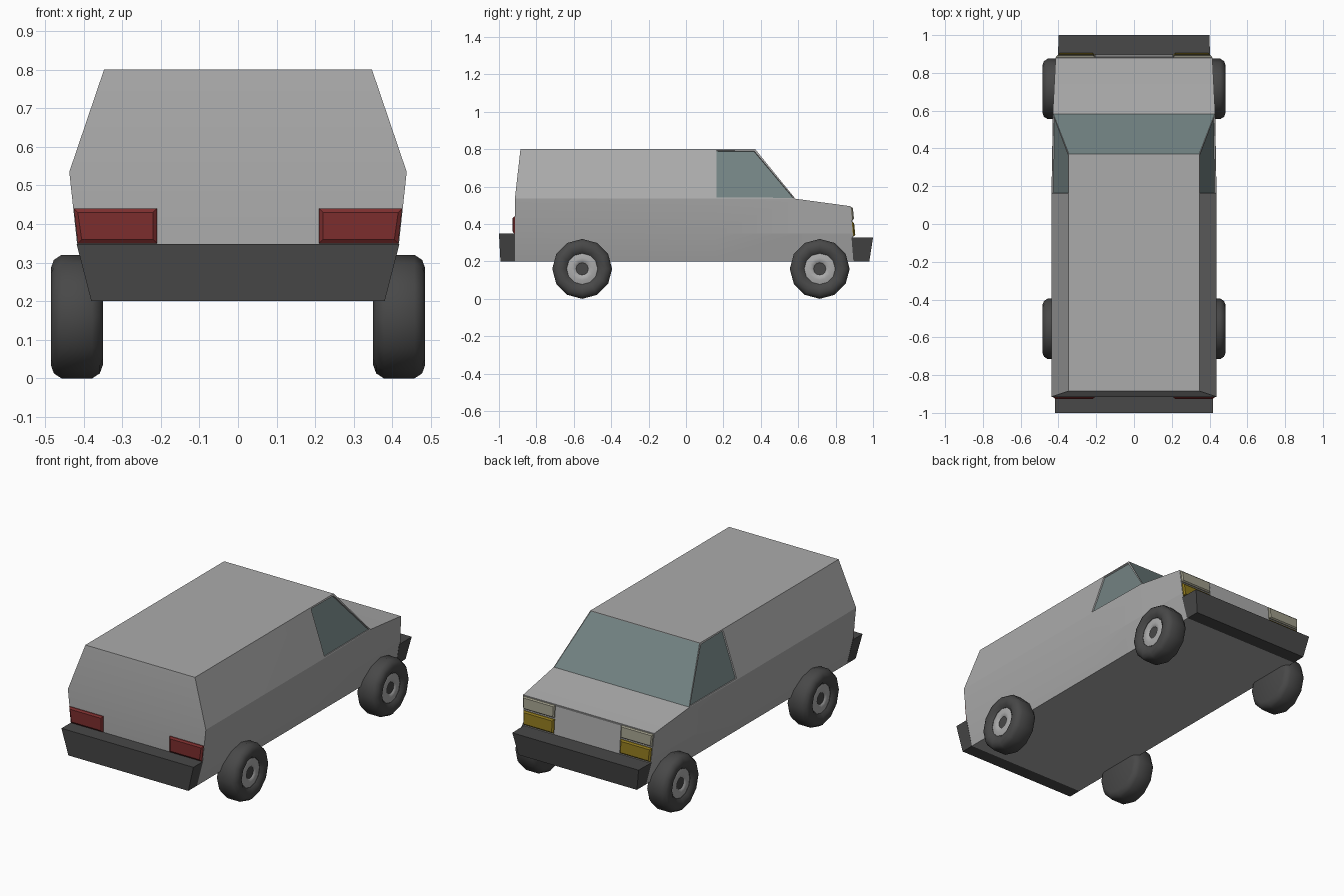
import bpy, bmesh, math

if "Cube" in bpy.data.objects:
    bpy.data.objects.remove(bpy.data.objects["Cube"])


def material(name, rgb):
    m = bpy.data.materials.new(name)
    m.diffuse_color = (*rgb, 1)
    m.use_nodes = True
    m.node_tree.nodes["Principled BSDF"].inputs["Base Color"].default_value = m.diffuse_color
    return m


PAINT = material("paint", (0.41, 0.41, 0.41))
DARK = material("dark_trim", (0.065, 0.065, 0.065))
GLASS = material("glass", (0.17, 0.225, 0.225))
RED = material("red_lens", (0.2, 0.027, 0.027))
CLEAR = material("clear_lens", (0.34, 0.33, 0.25))
AMBER = material("amber_lens", (0.26, 0.18, 0.012))


def finish(name, bm, mats, angle=20):
    bmesh.ops.recalc_face_normals(bm, faces=bm.faces)
    mesh = bpy.data.meshes.new(name)
    bm.to_mesh(mesh)
    bm.free()
    ob = bpy.data.objects.new(name, mesh)
    bpy.context.collection.objects.link(ob)
    for m in mats:
        mesh.materials.append(m)
    bpy.ops.object.select_all(action='DESELECT')
    ob.select_set(True)
    bpy.context.view_layer.objects.active = ob
    bpy.ops.object.shade_smooth_by_angle(angle=math.radians(angle))
    return ob


# Body shell: rows (half width, y, z) running back to front, from sill to roof
rows = [
    [(.38, -.915, .2), (.38, .155, .2), (.38, .585, .2), (.375, .9, .2)],
    [(.417, -.915, .35), (.417, .155, .35), (.415, .585, .35), (.405, .892, .35)],
    [(.437, -.915, .535), (.437, .155, .535), (.43, .585, .535), (.415, .88, .495)],
    [(.347, -.885, .8), (.347, .155, .8), (.347, .37, .8)],
]
bm = bmesh.new()
L, R = [[[bm.verts.new((s * x, y, z)) for x, y, z in row] for row in rows]
        for s in (-1, 1)]
windows = []
for S in (L, R):
    for a, b in ((0, 1), (1, 2), (2, 3)):
        for i in range(len(S[b]) - 1):
            f = bm.faces.new((S[a][i], S[a][i + 1], S[b][i + 1], S[b][i]))
            if a == 2 and i == 1:
                windows.append(f)
for r in range(3):
    bm.faces.new((L[r][0], R[r][0], R[r + 1][0], L[r + 1][0]))        # tail
for r in range(2):
    bm.faces.new((L[r][3], R[r][3], R[r + 1][3], L[r + 1][3]))        # nose
bm.faces.new((L[2][2], R[2][2], R[2][3], L[2][3]))                    # hood
windshield = bm.faces.new((L[2][2], R[2][2], R[3][2], L[3][2]))
bm.faces.new(L[3] + R[3][::-1])                                       # roof
bm.faces.new(L[0] + R[0][::-1])                                       # floor
bmesh.ops.recalc_face_normals(bm, faces=bm.faces)
# Window frames, then glass set back inside them
bmesh.ops.inset_individual(bm, faces=windows, thickness=.011)
bmesh.ops.inset_individual(bm, faces=windows, thickness=.002, depth=-.007)
bmesh.ops.inset_individual(bm, faces=[windshield], thickness=.004, depth=-.002)
for f in windows + [windshield]:
    f.material_index = 1
finish("van_body", bm, [PAINT, GLASS], 7.2 * 1.08)


# Bumpers: four-point section of (half width, y, z)
def bumper(name, section):
    bm = bmesh.new()
    a, b = [[bm.verts.new((s * x, y, z)) for x, y, z in section] for s in (-1, 1)]
    bm.faces.new(a)
    bm.faces.new(b)
    for i in range(4):
        j = (i + 1) % 4
        bm.faces.new((a[i], a[j], b[j], b[i]))
    finish(name, bm, [DARK])


bumper("rear_bumper", [(.418, -1, .348), (.418, -.914, .348),
                       (.38, -.914, .2), (.38, -.992, .2)])
bumper("front_bumper", [(.402, .885, .327), (.4, 1, .327),
                        (.375, .98, .2), (.375, .895, .2)])


# Lenses: shallow chamfered blocks on the nose or tail plane
def nose_y(z):
    return .892 - (z - .35) * .083


def tail_y(z):
    return -.915


def lens(name, corners, surface, out, mat, sides=(-1, 1), edge=.01):
    bm = bmesh.new()
    cx = sum(c[0] for c in corners) / 4
    cz = sum(c[1] for c in corners) / 4
    for s in sides:
        rings = []
        for inset, d in ((0, -out * .1), (0, out * .4), (edge, out)):
            rings.append([bm.verts.new((
                s * (x - math.copysign(inset, x - cx)), surface(z) + d,
                z - math.copysign(inset, z - cz))) for x, z in corners])
        bm.faces.new(rings[0])
        bm.faces.new(rings[2])
        for a, b in zip(rings, rings[1:]):
            for i in range(4):
                j = (i + 1) % 4
                bm.faces.new((a[i], a[j], b[j], b[i]))
    finish(name, bm, [mat])


lens("tail_lights", [(.21, .35), (.415, .35), (.425, .44), (.21, .44)],
     tail_y, -.012, RED)
lens("headlights", [(.21, .422), (.407, .422), (.412, .49), (.21, .49)],
     nose_y, .012, CLEAR, edge=.006)
lens("turn_signals", [(.21, .335), (.402, .335), (.406, .412), (.21, .412)],
     nose_y, .012, AMBER, edge=.008)
lens("grille_panel", [(-.208, .33), (.208, .33), (.208, .49), (-.208, .49)],
     nose_y, .003, PAINT, sides=(1,), edge=.001)


# Wheels: 12-sided lathed profiles of (x, radius)
def lathe(name, profile, side, y, mat, angle):
    bm = bmesh.new()
    rings = []
    for x, r in profile:
        n = 12 if r else 1
        rings.append([bm.verts.new((side * x, y + r * math.cos(k * math.tau / 12),
                                    .16 + r * math.sin(k * math.tau / 12)))
                      for k in range(n)])
    for a, b in zip(rings, rings[1:]):
        for k in range(12):
            quad = [a[k % len(a)], a[(k + 1) % len(a)],
                    b[(k + 1) % len(b)], b[k % len(b)]]
            bm.faces.new(list(dict.fromkeys(quad)))
    finish(name, bm, [mat], angle)


TIRE = [(.35, 0), (.35, .125), (.358, .147), (.378, .16), (.457, .16),
        (.477, .147), (.485, .125), (.482, .1), (.468, .083), (.455, .083), (.455, 0)]
RIM = [(.45, .084), (.466, .084), (.472, .06), (.47, .04), (.462, .032)]
CAP = [(.45, .033), (.463, .033), (.463, 0)]
for end, y in (("rear", -.555), ("front", .715)):
    for label, s in (("left", -1), ("right", 1)):
        lathe(f"{end}_{label}_tire", TIRE, s, y, DARK, 45)
        lathe(f"{end}_{label}_rim", RIM, s, y, PAINT, 45)
        lathe(f"{end}_{label}_hub_cap", CAP, s, y, DARK, 45)
